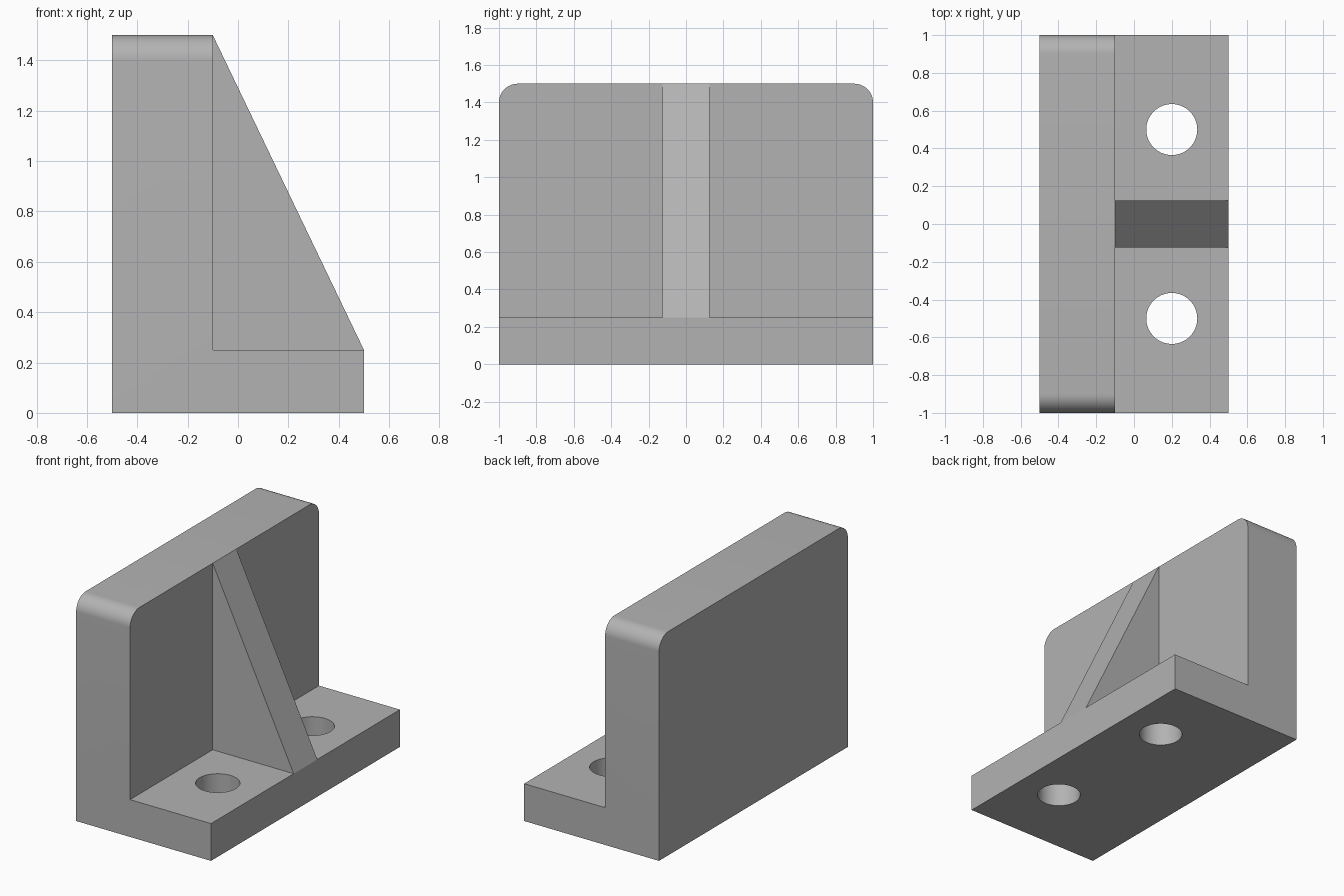
import bpy, bmesh, math
from mathutils import Matrix

if "Cube" in bpy.data.objects:
    bpy.data.objects.remove(bpy.data.objects["Cube"])

grey = bpy.data.materials.new("plain_grey")
grey.diffuse_color = (0.45, 0.45, 0.45, 1)
grey.use_nodes = True
grey.node_tree.nodes["Principled BSDF"].inputs["Base Color"].default_value = grey.diffuse_color


def finish(name, bm):
    bmesh.ops.recalc_face_normals(bm, faces=bm.faces)
    mesh = bpy.data.meshes.new(name)
    bm.to_mesh(mesh)
    bm.free()
    mesh.materials.append(grey)
    ob = bpy.data.objects.new(name, mesh)
    bpy.context.collection.objects.link(ob)
    return ob


def extrude_profile(points, half_width):
    """Solid from an x-z profile, extruded symmetrically along y."""
    bm = bmesh.new()
    face = bm.faces.new([bm.verts.new((x, -half_width, z)) for x, z in points])
    side = bmesh.ops.extrude_face_region(bm, geom=[face])["geom"]
    verts = [v for v in side if isinstance(v, bmesh.types.BMVert)]
    bmesh.ops.translate(bm, verts=verts, vec=(0, 2 * half_width, 0))
    return bm


# L-shaped body with the two upper corners of the wall rounded
bm = extrude_profile([(-0.5, 0), (0.5, 0), (0.5, 0.25),
                      (-0.1, 0.25), (-0.1, 1.5), (-0.5, 1.5)], 1.0)
corners = [e for e in bm.edges
           if all(v.co.z > 1.4 for v in e.verts)
           and abs(e.verts[0].co.y - e.verts[1].co.y) < 0.01]
bmesh.ops.bevel(bm, geom=corners, offset=0.1, segments=12, profile=0.5,
                affect='EDGES', clamp_overlap=True)
body = finish("angle_bracket", bm)

# Triangular stiffening rib
rib = finish("rib", extrude_profile([(-0.1, 0.25), (0.5, 0.25), (-0.1, 1.5)], 0.125))

# Bolt holes through the foot
bm = bmesh.new()
for y in (-0.5, 0.5):
    bmesh.ops.create_cone(bm, cap_ends=True, segments=64, radius1=0.135,
                          radius2=0.135, depth=0.8,
                          matrix=Matrix.Translation((0.2, y, 0.1)))
cutter = finish("hole_cutter", bm)
cutter.hide_render = True
cutter.hide_set(True)

cut = body.modifiers.new("bolt_holes", 'BOOLEAN')
cut.operation = 'DIFFERENCE'
cut.solver = 'EXACT'
cut.object = cutter

# Apply the cut, then smooth only the curved surfaces
bpy.context.view_layer.objects.active = body
body.select_set(True)
bpy.ops.object.modifier_apply(modifier=cut.name)
bpy.data.objects.remove(cutter)
bpy.ops.object.shade_smooth_by_angle(angle=math.radians(30))
